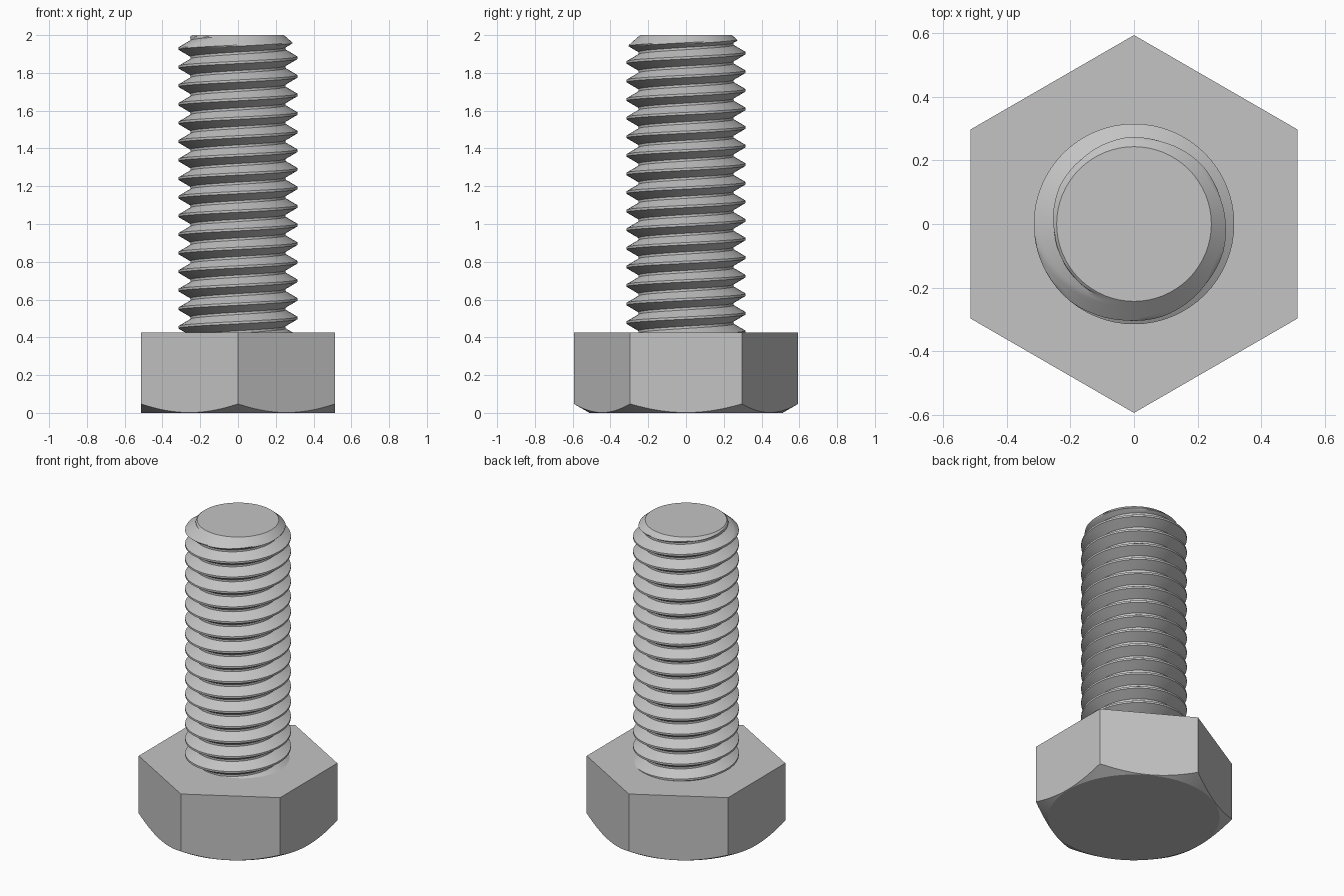
import bpy, bmesh, math

cube = bpy.data.objects.get("Cube")
if cube:
    bpy.data.objects.remove(cube, do_unlink=True)

HEIGHT = 2.0
HEAD_TOP = 0.425
FLAT = 0.514          # centre to flat of the hexagon
WASHER = 0.511        # radius of the flat disc under the head
MAJOR, MINOR = 0.315, 0.252
PITCH = 0.0984
TIP = 0.243           # radius of the flat end
CREST_Z = 1.88        # height of a thread crest on the +x side

steel = bpy.data.materials.new("steel_grey")
steel.use_nodes = True
colour = (0.55, 0.55, 0.55, 1)
steel.diffuse_color = colour
steel.node_tree.nodes["Principled BSDF"].inputs["Base Color"].default_value = colour


def polar(r, a, z):
    return (r * math.cos(a), r * math.sin(a), z)


def finish(name, bm, angle):
    bmesh.ops.remove_doubles(bm, verts=bm.verts, dist=1e-5)
    bmesh.ops.recalc_face_normals(bm, faces=bm.faces)
    mesh = bpy.data.meshes.new(name)
    bm.to_mesh(mesh)
    bm.free()
    mesh.materials.append(steel)
    obj = bpy.data.objects.new(name, mesh)
    bpy.context.collection.objects.link(obj)
    bpy.ops.object.select_all(action="DESELECT")
    obj.select_set(True)
    bpy.context.view_layer.objects.active = obj
    bpy.ops.object.shade_smooth_by_angle(angle=math.radians(angle))


# Hexagonal head, its lower corners trimmed by a cone
def build_head(steps=16):
    bm = bmesh.new()
    disc, top = [], []
    for side in range(6):
        mid = side * math.pi / 3
        rim, ring = [], []
        for i in range(steps + 1):
            offset = (i / steps - 0.5) * math.pi / 3
            r = FLAT / math.cos(offset)
            z = (r - WASHER) * math.tan(math.radians(30))
            rim.append(bm.verts.new(polar(r, mid + offset, z)))
            ring.append(bm.verts.new(polar(WASHER, mid + offset, 0)))
        corners = [bm.verts.new((v.co.x, v.co.y, HEAD_TOP)) for v in (rim[-1], rim[0])]
        bm.faces.new(rim + corners)
        for i in range(steps):
            bm.faces.new((rim[i], ring[i], ring[i + 1], rim[i + 1]))
        disc += [bm.verts.new(v.co) for v in ring[:-1]]
        top.append(bm.verts.new(corners[1].co))
    bm.faces.new(disc)
    bm.faces.new(top)
    finish("hex_head", bm, 28)


# Shank: a right-hand helical thread with a conical end
def thread_radius(u):
    distance = abs((u + 0.5) % 1 - 0.5)      # from the crest, in pitches
    t = min(max((distance - 1 / 16) / (3 / 8), 0), 1)
    return MAJOR + (MINOR - MAJOR) * t


def build_shank(segments=64, per_turn=16):
    bm = bmesh.new()
    turns = 19
    rows = turns * per_turn
    start = CREST_Z - 16 * PITCH             # lies inside the head
    columns = []
    for j in range(segments):
        a = 2 * math.pi * j / segments
        column = []
        for i in range(rows):
            u = i / per_turn
            z = min(start + PITCH * (u + j / segments), HEIGHT)
            r = min(thread_radius(u), TIP + 1.14 * (HEIGHT - z))
            column.append(bm.verts.new(polar(r, a, z)))
        columns.append(column)
    for j in range(segments):
        # the last column joins the first one turn higher
        shift = per_turn if j == segments - 1 else 0
        here, there = columns[j], columns[(j + 1) % segments]
        for i in range(rows - 1 - shift):
            bm.faces.new((here[i], there[i + shift], there[i + 1 + shift], here[i + 1]))
    bm.faces.new([bm.verts.new(polar(TIP, 2 * math.pi * j / segments, HEIGHT))
                  for j in range(segments)])
    finish("threaded_shank", bm, 25)


build_head()
build_shank()
